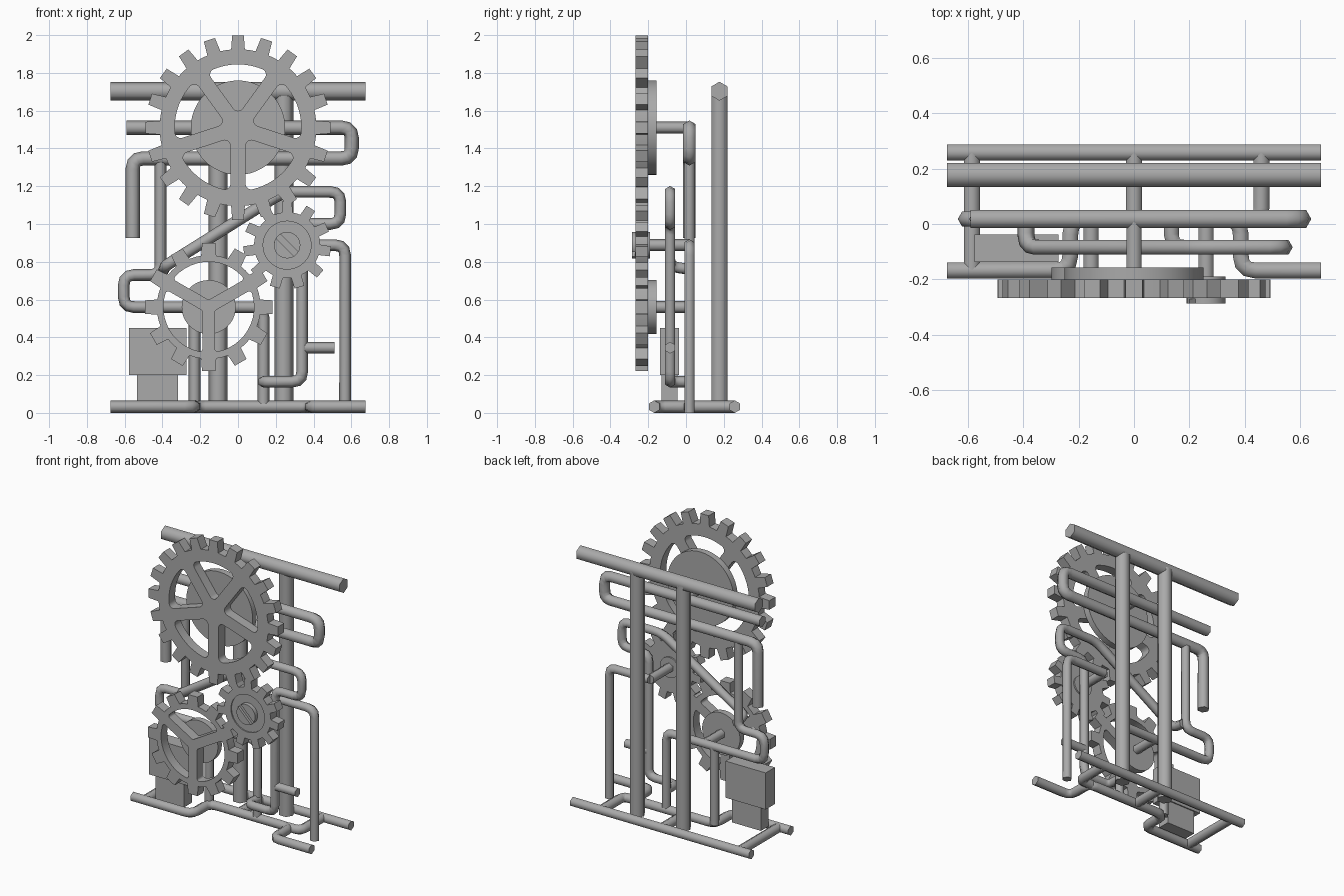
import bpy, bmesh, math
from math import sin, cos, pi, radians
from mathutils import Vector, Matrix

if "Cube" in bpy.data.objects:
    bpy.data.objects.remove(bpy.data.objects["Cube"])

metal = bpy.data.materials.new("grey_metal")
metal.diffuse_color = (0.4, 0.4, 0.4, 1)
metal.use_nodes = True
metal.node_tree.nodes["Principled BSDF"].inputs["Base Color"].default_value = metal.diffuse_color


def finish(name, mesh, angle):
    mesh.materials.clear()
    mesh.materials.append(metal)
    mesh.shade_smooth()
    mesh.set_sharp_from_angle(angle=radians(angle))
    ob = bpy.data.objects.new(name, mesh)
    bpy.context.collection.objects.link(ob)
    return ob


# ---------- pipes: six-sided sweep with rounded elbows ----------
def round_corners(pts, rad, seg=3):
    out = [pts[0]]
    for a, b, c in zip(pts, pts[1:], pts[2:]):
        u, v = (a - b), (c - b)
        d = min(rad, u.length * 0.45, v.length * 0.45)
        p, q = b + u.normalized() * d, b + v.normalized() * d
        for i in range(seg + 1):
            t = i / seg
            out.append(p * (1 - t) ** 2 + b * 2 * t * (1 - t) + q * t * t)
    return out + [pts[-1]]


def pipe(name, pts, r=0.033, bend=0.055):
    pts = round_corners([Vector(p) for p in pts], bend)
    dirs = [(b - a).normalized() for a, b in zip(pts, pts[1:])]
    tans = [dirs[0]] + [(a + b).normalized() for a, b in zip(dirs, dirs[1:])] + [dirs[-1]]
    flat = Vector((1, 0, 0)) if abs(tans[0].y) > 0.9 else Vector((0, 1, 0))
    bm, rings, prev = bmesh.new(), [], tans[0]
    for p, t in zip(pts, tans):
        flat = prev.rotation_difference(t) @ flat
        prev = t
        point = t.cross(flat)
        rings.append([bm.verts.new(p + (point * cos(k * pi / 3) + flat * sin(k * pi / 3)) * r)
                      for k in range(6)])
    for a, b in zip(rings, rings[1:]):
        for k in range(6):
            bm.faces.new((a[k], a[(k + 1) % 6], b[(k + 1) % 6], b[k]))
    bm.faces.new(rings[0])
    bm.faces.new(rings[-1])
    bmesh.ops.recalc_face_normals(bm, faces=bm.faces)
    me = bpy.data.meshes.new(name)
    bm.to_mesh(me)
    bm.free()
    return finish(name, me, 65)


# ---------- plates: outlines with holes, extruded along y ----------
def plate(name, loops, centre, y0, y1):
    cu = bpy.data.curves.new(name, 'CURVE')
    cu.dimensions, cu.fill_mode, cu.extrude = '2D', 'BOTH', (y1 - y0) / 2
    for loop in loops:
        sp = cu.splines.new('POLY')
        sp.points.add(len(loop) - 1)
        for pt, (u, v) in zip(sp.points, loop):
            pt.co = (u, v, 0, 1)
        sp.use_cyclic_u = True
    tmp = bpy.data.objects.new("tmp", cu)
    me = bpy.data.meshes.new_from_object(tmp)
    bpy.data.objects.remove(tmp)
    bm = bmesh.new()
    bm.from_mesh(me)
    bmesh.ops.remove_doubles(bm, verts=bm.verts, dist=1e-5)
    bmesh.ops.recalc_face_normals(bm, faces=bm.faces)
    bm.transform(Matrix.Translation((centre[0], (y0 + y1) / 2, centre[1])) @ Matrix.Rotation(pi / 2, 4, 'X'))
    bm.to_mesh(me)
    bm.free()
    me.name = name
    return finish(name, me, 32)


def arc(r, a0, a1, n, c=(0, 0)):
    return [(c[0] + r * cos(a0 + (a1 - a0) * i / n), c[1] + r * sin(a0 + (a1 - a0) * i / n))
            for i in range(n + 1)]


def circle(r, n=48):
    return arc(r, 0, 2 * pi, n)[:-1]


def teeth(n, root, tip):
    out, step = [], 2 * pi / n
    for i in range(n):
        a = pi / 2 + i * step
        for f, r in ((-0.28, root), (-0.2, tip), (0.2, tip), (0.28, root), (0.5, root)):
            out.append((r * cos(a + f * step), r * sin(a + f * step)))
    return out


def spoke_holes(n, rim, w, r):
    """Rounded windows between n spokes of half width w."""
    h = pi / n
    e = h - math.asin((w + r) / (rim - r))
    k = rim - r
    local = arc(r, h + pi / 2, 1.5 * pi - h, 6, ((w + r) / sin(h), 0))
    local += arc(r, -h - pi / 2, -e, 5, (k * cos(e), -k * sin(e)))
    local += arc(rim, -e, e, 12)[1:-1]
    local += arc(r, e, h + pi / 2, 5, (k * cos(e), k * sin(e)))
    loops = []
    for i in range(n):
        a = pi / 2 + i * 2 * h
        loops.append([(u * cos(a) - v * sin(a), u * sin(a) + v * cos(a)) for u, v in local])
    return loops


# gears and backing discs
G0, G1 = -0.267, -0.2
BIG, MID, SMALL = (0, 1.51), (-0.155, 0.56), (0.26, 0.888)
plate("large_gear", [teeth(20, 0.415, 0.49)] + spoke_holes(5, 0.335, 0.04, 0.03), BIG, G0, G1)
plate("large_gear_disc", [circle(0.25)], BIG, G1, -0.157)
plate("medium_gear", [teeth(12, 0.275, 0.34)] + spoke_holes(3, 0.24, 0.033, 0.015), MID, G0, G1)
plate("medium_gear_disc", [circle(0.143)], MID, G1, -0.157)
plate("small_gear", [teeth(11, 0.175, 0.233), circle(0.127)], SMALL, G0, G1)
plate("small_gear_web", [circle(0.127)], SMALL, G0 + 0.008, G1)

# slotted screw in the small gear
plate("screw_body", [circle(0.07, 32)], SMALL, -0.27, -0.19)
for i, a in enumerate((pi / 4, 5 * pi / 4)):
    plate(f"screw_half_{i + 1}", [arc(0.07, a - 1.35, a + 1.35, 14)], SMALL, -0.287, -0.27)

# gear axles
YM, YF = 0.018, -0.084
for name, (x, z), y in (("large", BIG, -0.16), ("medium", MID, -0.16), ("small", SMALL, -0.195)):
    pipe(name + "_axle", [(x, y, z), (x, YM, z)], 0.032)

# frame: top beam and two pillars
pipe("top_beam", [(-0.675, 0.177, 1.703), (0.675, 0.177, 1.703)], 0.05)
for i, x in enumerate((-0.105, 0.243)):
    pipe(f"pillar_{i + 1}", [(x, 0.177, 0.03), (x, 0.177, 1.7)], 0.05)

# base pipes
B, YB, YO = 0.033, 0.258, -0.168
pipe("base_back_pipe", [(-0.675, YB, B), (0.675, YB, B)])
pipe("base_front_pipe", [(-0.675, YO, B), (-0.23, YO, B), (-0.23, YM, B),
                         (0.385, YM, B), (0.385, YO, B), (0.675, YO, B)])
pipe("base_cross_left", [(-0.585, YO, B), (-0.585, YB, B)])
pipe("base_cross_middle", [(0, YM, B), (0, YB, B)])
pipe("base_cross_right", [(0.37, YM, B), (0.46, YM, B), (0.46, YB, B)])

# upper looped pipe
pipe("upper_loop_pipe", [(-0.59, YM, 1.51), (0.602, YM, 1.51), (0.602, YM, 1.347),
                         (-0.557, YM, 1.347), (-0.557, YM, 0.925)], 0.038)
# left looped pipe, hanging from the upper one and ending at the base
pipe("left_loop_pipe", [(-0.41, YM, 1.34), (-0.41, YM, 0.73), (-0.605, YM, 0.73),
                        (-0.605, YM, 0.56), (0.135, YM, 0.56), (0.135, YM, 0.05)], 0.031)
pipe("left_down_pipe", [(-0.23, YM, 0.56), (-0.23, YM, 0.03)], 0.031)
# right down pipe from the small gear axle
pipe("right_down_pipe", [(0.26, YM, 0.888), (0.567, YM, 0.888), (0.567, YM, 0.0)], 0.031)
# front winding pipe with diagonal run
pipe("front_winding_pipe", [(0.135, YM, 0.165), (0.135, YF, 0.165), (0.34, YF, 0.165),
                            (0.34, YF, 1.0), (0.542, YF, 1.0), (0.542, YF, 1.17),
                            (0.24, YF, 1.17), (-0.39, YF, 0.775), (-0.39, YM, 0.76)], 0.031)
pipe("side_stub_pipe", [(0.34, YF, 0.345), (0.51, YF, 0.345)], 0.031)


# motor block on its foot
def block(name, x0, x1, z0, z1, y0, y1):
    plate(name, [[(x0, z0), (x1, z0), (x1, z1), (x0, z1)]], (0, 0), y0, y1)


block("motor_body", -0.576, -0.272, 0.2, 0.45, -0.138, -0.038)
block("motor_foot", -0.534, -0.317, 0.04, 0.2, -0.13, -0.046)
